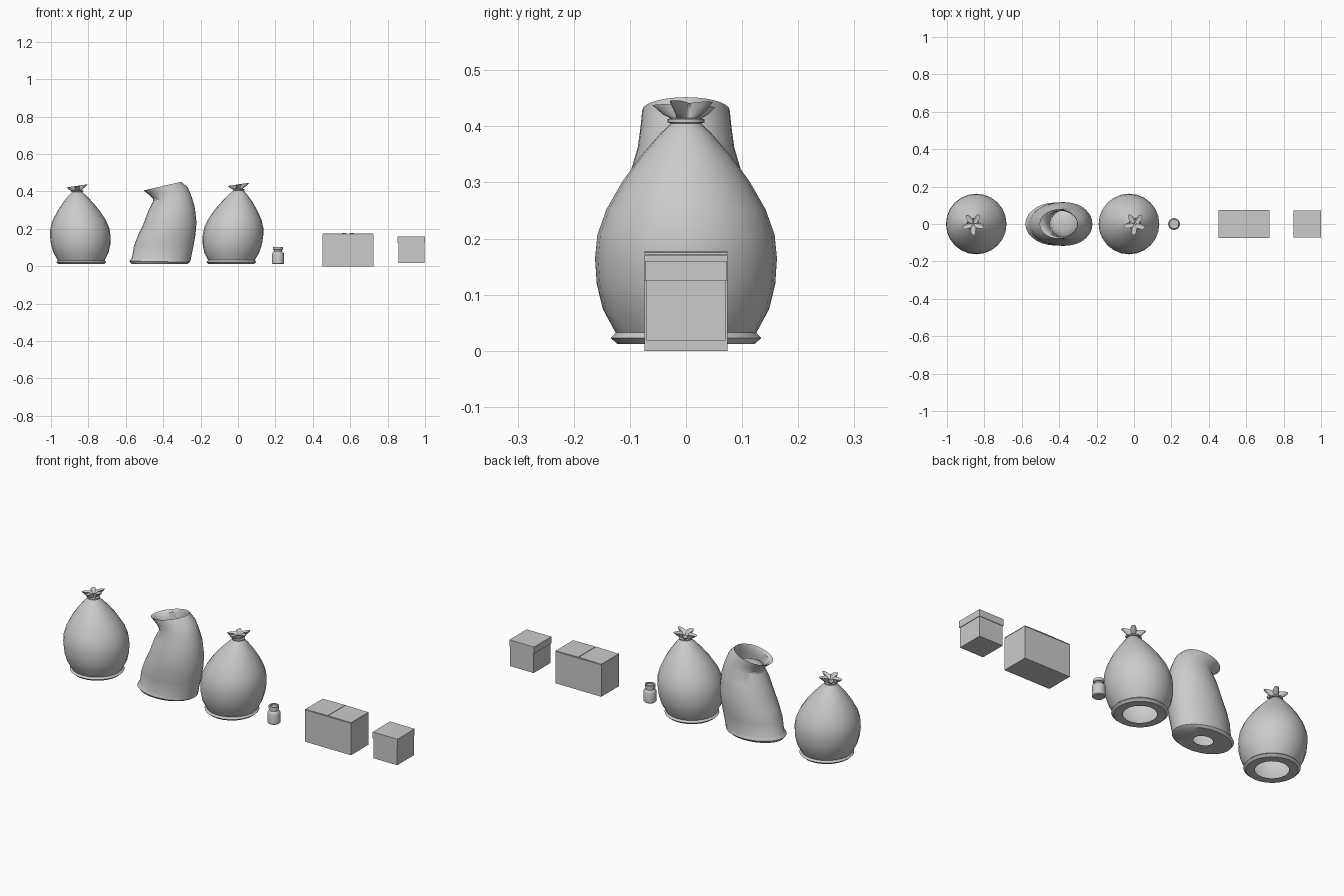
import bpy, bmesh, math
from mathutils import Vector

if "Cube" in bpy.data.objects:
    bpy.data.objects.remove(bpy.data.objects["Cube"])


def finish(bm, name, angle=40, recalc=True):
    if recalc:
        bmesh.ops.recalc_face_normals(bm, faces=bm.faces)
    me = bpy.data.meshes.new(name)
    bm.to_mesh(me)
    bm.free()
    ob = bpy.data.objects.new(name, me)
    bpy.context.collection.objects.link(ob)
    bpy.ops.object.select_all(action='DESELECT')
    ob.select_set(True)
    bpy.context.view_layer.objects.active = ob
    bpy.ops.object.shade_smooth_by_angle(angle=math.radians(angle))
    return ob


def skin(name, rings, cap_start=False, cap_end=False, angle=40):
    """Bridge a list of equal-length point rings."""
    bm = bmesh.new()
    loops = [[bm.verts.new(p) for p in r] for r in rings]
    n = len(loops[0])
    for a, b in zip(loops, loops[1:]):
        for i in range(n):
            j = (i + 1) % n
            bm.faces.new((a[i], a[j], b[j], b[i]))
    if cap_start:
        bm.faces.new(loops[0][::-1])
    if cap_end:
        bm.faces.new(loops[-1])
    return finish(bm, name, angle)


def ring(cx, rx, ry, z, tilt=0.0, n=24):
    return [(cx + rx * math.cos(a), ry * math.sin(a), z + tilt * rx * math.cos(a))
            for a in (2 * math.pi * i / n for i in range(n))]


def box(name, x0, x1, hy, z0, z1):
    bm = bmesh.new()
    bmesh.ops.create_cube(bm, size=1)
    for v in bm.verts:
        v.co = Vector(((x0 + x1) / 2 + v.co.x * (x1 - x0), v.co.y * 2 * hy,
                       (z0 + z1) / 2 + v.co.z * (z1 - z0)))
    return finish(bm, name, 20)


# Tied sacks: (z, radius) profile, leaning from the base to the knot
SACK = [(.012, .08), (.012, .122), (.023, .134), (.032, .125), (.075, .148),
        (.12, .159), (.165, .162), (.205, .158), (.25, .142), (.30, .113),
        (.345, .080), (.385, .045), (.402, .027)]


def tied_sack(name, base_x, top_x, dz, turn):
    def cx(z):
        return base_x + (top_x - base_x) * (max(z, 0) / .4) ** 1.6

    def height(z):
        return z + dz * z / .4
    skin(name, [ring(cx(z), r, r, height(z)) for z, r in SACK])
    # cord round the neck
    zt = height(.402)
    skin(name + "_cord", [ring(top_x, r, r, zt + h) for r, h in
                          ((.026, 0), (.033, .002), (.033, .008), (.022, .010))])
    # gathered cloth, five folds
    n = 40

    def folds(r, amp, z):
        pts = []
        for i in range(n):
            a = 2 * math.pi * i / n
            q = r + amp * math.cos(5 * (a - turn))
            x = q * math.cos(a)
            pts.append((top_x + x, q * math.sin(a), z + .15 * x))
        return pts
    skin(name + "_knot", [folds(.021, 0, zt + .006), folds(.032, .012, zt + .018),
                          folds(.043, .018, zt + .033), folds(.030, .012, zt + .029),
                          folds(.004, 0, zt + .016)], cap_end=True)


tied_sack("left_sack", -.838, -.86, -.005, math.radians(55))
tied_sack("right_sack", -.036, .003, .003, math.radians(50))

# Open sack: left x, left z, right x, right z, half depth
OPEN = [(-.47, .013, -.37, .013, .04), (-.57, .013, -.27, .013, .105),
        (-.581, .028, -.256, .022, .115), (-.567, .045, -.252, .040, .108),
        (-.556, .11, -.236, .12, .115), (-.535, .165, -.227, .17, .117),
        (-.508, .22, -.222, .235, .116), (-.478, .30, -.230, .31, .103),
        (-.450, .355, -.247, .37, .086), (-.470, .378, -.268, .420, .081),
        (-.505, .405, -.302, .452, .078), (-.480, .398, -.303, .440, .070),
        (-.455, .365, -.285, .395, .074), (-.455, .335, -.27, .355, .077)]


def open_ring(p):
    lx, lz, rx, rz, ry = p
    h = (rx - lx) / 2
    return ring((lx + rx) / 2, h, ry, (lz + rz) / 2, (rz - lz) / (2 * h), 28)


skin("open_sack", [open_ring(p) for p in OPEN])

# Heaped contents inside the mouth
skin("open_sack_contents",
     [ring(-.37, .078 * math.cos(a), .076 * math.cos(a), .355 + .028 * math.sin(a))
      for a in (math.radians(d) for d in (0, 22, 45, 65, 85))], cap_end=True)

# Small jar with a recessed lid
JAR = [(.028, .012), (.032, .016), (.032, .066), (.029, .074), (.022, .080),
       (.022, .087), (.026, .089), (.026, .104), (.019, .104), (.019, .097)]
skin("jar", [ring(.214, r, r, z, n=16) for r, z in JAR], True, True)

# Carton with two top flaps, the meeting edges slightly lifted
box("carton", .452, .724, .074, 0, .171)
for side, x0 in (("left", .452), ("right", .724)):
    bm = bmesh.new()
    bmesh.ops.create_cube(bm, size=1)
    for v in bm.verts:
        inner = (v.co.x > 0) == (side == "left")
        x = (.5865 if side == "left" else .5895) if inner else x0
        z = (.172 if v.co.z < 0 else .175) + (.002 if inner else 0)
        v.co = Vector((x, v.co.y * .148, z))
    finish(bm, side + "_carton_flap", 20)

# Small box under a slightly wider lid
box("small_box", .857, .997, .0705, .018, .128)
box("small_box_lid", .853, 1.0, .0735, .124, .16)
